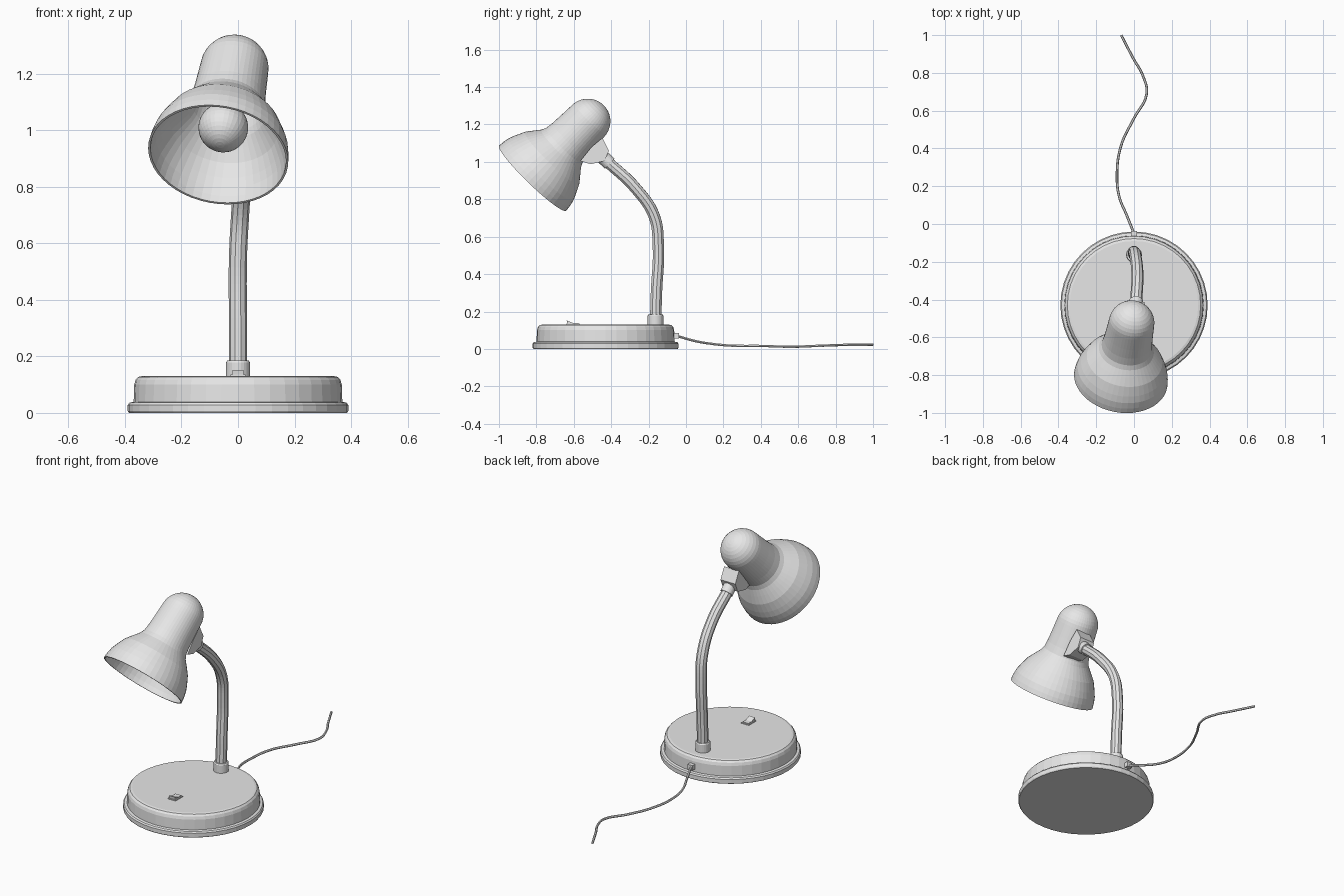
import bpy, bmesh, math
from mathutils import Vector, Matrix

old = bpy.data.objects.get("Cube")
if old:
    bpy.data.objects.remove(old, do_unlink=True)

grey = bpy.data.materials.new("plain grey")
grey.use_nodes = True
grey.diffuse_color = (0.8, 0.8, 0.8, 1)
grey.node_tree.nodes["Principled BSDF"].inputs["Base Color"].default_value = (0.8, 0.8, 0.8, 1)


def finish(name, bm, matrix=Matrix()):
    bmesh.ops.recalc_face_normals(bm, faces=bm.faces)
    mesh = bpy.data.meshes.new(name)
    bm.to_mesh(mesh)
    bm.free()
    mesh.materials.append(grey)
    obj = bpy.data.objects.new(name, mesh)
    obj.matrix_world = matrix
    bpy.context.collection.objects.link(obj)
    return obj


def lathe(name, profile, matrix, sides=40):
    """Turn a (radius, height) profile around the local z axis."""
    bm = bmesh.new()
    verts = [bm.verts.new((r, 0, z)) for r, z in profile]
    edges = [bm.edges.new(pair) for pair in zip(verts, verts[1:])]
    bmesh.ops.spin(bm, geom=verts + edges, cent=(0, 0, 0), axis=(0, 0, 1),
                   angle=math.tau, steps=sides)
    bmesh.ops.remove_doubles(bm, verts=bm.verts, dist=0.0001)
    return finish(name, bm, matrix)


def extrude_x(name, outline, x0, x1):
    """Extrude a (y, z) outline across x."""
    bm = bmesh.new()
    face = bm.faces.new([bm.verts.new((x0, y, z)) for y, z in outline])
    out = bmesh.ops.extrude_face_region(bm, geom=[face])
    moved = [v for v in out["geom"] if isinstance(v, bmesh.types.BMVert)]
    bmesh.ops.translate(bm, verts=moved, vec=(x1 - x0, 0, 0))
    return finish(name, bm)


def tube(name, path, radius, sides, steps):
    """Round tube along a smooth path, turned into a mesh."""
    curve = bpy.data.curves.new(name, "CURVE")
    curve.dimensions = "3D"
    curve.bevel_depth = radius
    curve.bevel_resolution = sides // 4 - 1 if sides > 4 else 0
    curve.resolution_u = steps
    curve.use_fill_caps = True
    spline = curve.splines.new("BEZIER")
    spline.bezier_points.add(len(path) - 1)
    for point, co in zip(spline.bezier_points, path):
        point.co = co
        point.handle_left_type = point.handle_right_type = "AUTO"
    curve.materials.append(grey)
    obj = bpy.data.objects.new(name, curve)
    bpy.context.collection.objects.link(obj)
    bpy.ops.object.select_all(action="DESELECT")
    obj.select_set(True)
    bpy.context.view_layer.objects.active = obj
    bpy.ops.object.convert(target="MESH")
    for poly in obj.data.polygons:
        poly.use_smooth = False


def aim(start, end):
    """Frame at start whose z axis points at end."""
    start, end = Vector(start), Vector(end)
    turn = (end - start).to_track_quat("Z", "Y").to_matrix().to_4x4()
    return Matrix.Translation(start) @ turn


# Round base with a lip
lathe("base", [(0, 0), (.386, 0), (.39, .006), (.39, .028), (.384, .036),
               (.369, .039), (.367, .1), (.362, .117), (.353, .127),
               (.34, .13), (0, .13)],
      Matrix.Translation((0, -.43, 0)))

# Rocker switch on the base: low frame and tilted rocker
extrude_x("switch_frame", [(-.64, .125), (-.57, .125), (-.57, .135), (-.64, .135)], -.026, .026)
extrude_x("switch_rocker", [(-.635, .13), (-.575, .13), (-.575, .139), (-.605, .139), (-.638, .152)],
          -.02, .02)

# Flexible neck with collars at both ends
tube("neck", [(0, -.163, .12), (0, -.158, .3), (0, -.148, .55), (.008, -.17, .71),
              (.018, -.27, .86), (.01, -.43, 1.01)], .032, 16, 8)
lathe("bottom_collar", [(0, 0), (.042, 0), (.042, .052), (.038, .058), (0, .058)],
      Matrix.Translation((0, -.163, .127)), 24)
lathe("top_collar", [(0, 0), (.037, 0), (.037, .065), (0, .065)],
      aim((.01, -.455, 1.035), (.012, -.4, .983)), 24)

# Bracket joining neck and shade
extrude_x("shade_bracket", [(-.447, 1.128), (-.412, 1.06), (-.435, 1.005), (-.51, .988),
                            (-.565, 1.005), (-.505, 1.08)], -.045, .055)

# Bell-shaped shade, outside and inside wall in one profile
rim, dome = Vector((-.07, -.82, .913)), Vector((-.013, -.525, 1.217))
shade_frame = aim(rim, dome)
depth = (dome - rim).length
outer = [(.25, 0), (.247, .03), (.24, .065), (.226, .1), (.202, .15), (.171, .19),
         (.147, .22), (.135, .245), (.129, .29), (.125, .35)]
arc = [math.radians(a) for a in range(0, 91, 10)]
outer += [(.121 * math.cos(a), depth + .121 * math.sin(a)) for a in arc]
outer[-1] = (0, depth + .121)
inner = [(max(r - .008, 0), z - (.008 if z > depth else 0)) for r, z in reversed(outer)]
lathe("shade", outer + inner + outer[:1], shade_frame, 48)

# Bulb: glass globe running into a stem inside the shade
bulb = [(.088 * math.sin(a), .135 - .088 * math.cos(a))
        for a in (math.radians(d) for d in range(0, 151, 10))]
lathe("bulb", bulb + [(.04, .24), (.04, depth + .05), (0, depth + .05)], shade_frame, 32)

# Power cable with its strain relief
extrude_x("cable_relief", [(-.075, .055), (-.038, .055), (-.038, .085), (-.075, .085)], -.017, .017)
tube("cable", [(0, -.05, .07), (-.04, .05, .042), (-.077, .14, .027), (-.09, .24, .018),
               (-.07, .41, .016), (0, .56, .012), (.067, .69, .016), (.045, .79, .02),
               (0, .87, .022), (-.068, 1, .023)], .007, 8, 6)
